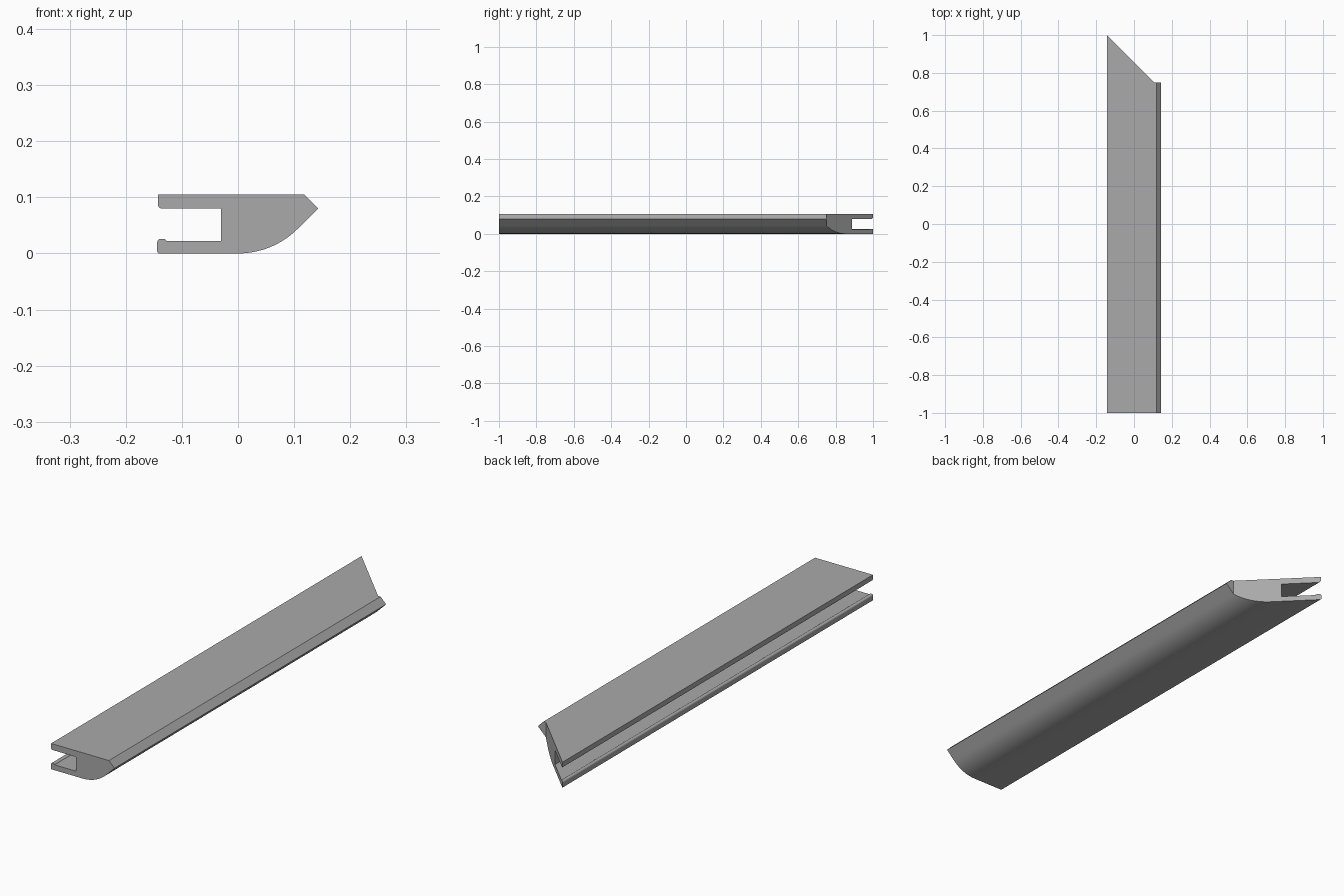
import bpy, bmesh
from math import sin, cos, radians

cube = bpy.data.objects.get("Cube")
if cube:
    bpy.data.objects.remove(cube, do_unlink=True)

LEFT, RIGHT, TOP = -0.143, 0.143, 0.105
R = 0.151                       # radius of the rounded underside
SPLIT = R * sin(radians(45))    # where the mitre meets the square end
MITRE_END = 0.75


def arc(cx, cz, r, start, end, steps):
    """Points on an arc, angles in degrees."""
    angles = [radians(start + (end - start) * i / steps) for i in range(steps + 1)]
    return [(cx + r * cos(a), cz + r * sin(a)) for a in angles]


# Cross-section, counter-clockwise in x and z
profile = arc(0, R, R, -90, -45, 16)                                # curved underside
profile += [(RIGHT, 0.08), (0.118, TOP), (SPLIT, TOP), (LEFT, TOP)]  # nose and top
profile += arc(LEFT + 0.008, 0.088, 0.008, 180, 270, 5)             # upper lip
profile += [(-0.03, 0.08), (-0.03, 0.022), (-0.127, 0.022)]         # slot
profile += arc(-0.133, 0.021, 0.005, 45, 90, 3)                     # lower lip bead
profile += arc(-0.138, 0.02, 0.006, 90, 180, 5)
profile += arc(-0.140, 0.004, 0.004, 180, 270, 4)

# Extrude the section, with a mitred far end
bm = bmesh.new()
front = [bm.verts.new((x, -1, z)) for x, z in profile]
back = [bm.verts.new((x, MITRE_END + max(0, (SPLIT - x) / (SPLIT - LEFT)) * 0.25, z))
        for x, z in profile]
for i in range(len(profile)):
    j = (i + 1) % len(profile)
    bm.faces.new((front[i], front[j], back[j], back[i]))
bm.faces.new(front)
bm.faces.new([v for v in back if v.co.x <= SPLIT + 1e-5])   # mitred part
bm.faces.new([v for v in back if v.co.x >= SPLIT - 1e-5])   # square part
bmesh.ops.recalc_face_normals(bm, faces=bm.faces)

mesh = bpy.data.meshes.new("slotted_trim_bar")
bm.to_mesh(mesh)
bm.free()
bar = bpy.data.objects.new("slotted_trim_bar", mesh)
bpy.context.collection.objects.link(bar)

# Plain grey material
grey = bpy.data.materials.new("grey")
grey.use_nodes = True
colour = (0.4, 0.4, 0.4, 1)
grey.diffuse_color = colour
grey.node_tree.nodes["Principled BSDF"].inputs["Base Color"].default_value = colour
mesh.materials.append(grey)

# Smooth the rounded surfaces, keep the edges sharp
bpy.ops.object.select_all(action="DESELECT")
bar.select_set(True)
bpy.context.view_layer.objects.active = bar
bpy.ops.object.shade_smooth_by_angle(angle=radians(25))
